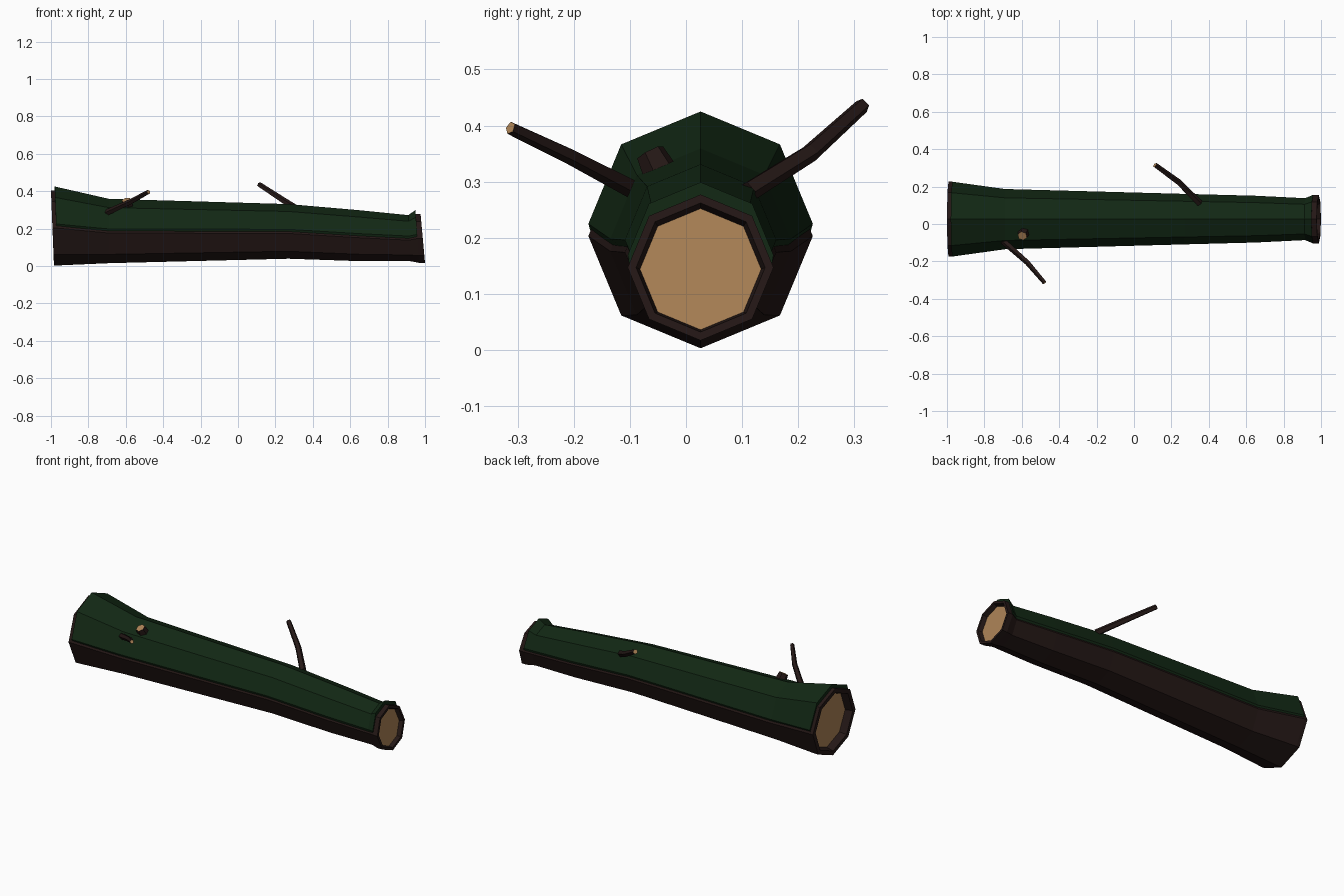
import bpy, bmesh
from math import sin, cos, pi
from mathutils import Vector

if "Cube" in bpy.data.objects:
    bpy.data.objects.remove(bpy.data.objects["Cube"])

def mat(name, c):
    m = bpy.data.materials.new(name)
    m.diffuse_color = (*c, 1)
    m.use_nodes = True
    m.node_tree.nodes["Principled BSDF"].inputs["Base Color"].default_value = m.diffuse_color
    return m

BARK = mat("bark", (0.018, 0.009, 0.008))
MOSS = mat("moss", (0.006, 0.021, 0.007))
WOOD = mat("wood", (0.42, 0.23, 0.095))
YC = 0.026

def loft(name, rings, mats, closed=True, cap_start=None, cap_end=None):
    """Bridge point rings; caps take a material index."""
    bm = bmesh.new()
    vs = [[bm.verts.new(p) for p in r] for r in rings]
    n = len(rings[0])
    for a, b in zip(vs, vs[1:]):
        for i in range(n if closed else n - 1):
            j = (i + 1) % n
            bm.faces.new((a[i], a[j], b[j], b[i]))
    for cap, ring in ((cap_start, vs[0][::-1]), (cap_end, vs[-1])):
        if cap is not None:
            bm.faces.new(ring).material_index = cap
    bmesh.ops.recalc_face_normals(bm, faces=bm.faces)
    me = bpy.data.meshes.new(name)
    bm.to_mesh(me)
    bm.free()
    for m in mats:
        me.materials.append(m)
    ob = bpy.data.objects.new(name, me)
    bpy.context.collection.objects.link(ob)
    return ob

def section(x, r, zc, tilt=0.0, steps=range(8)):
    """Octagon slice across the log, a corner pointing up."""
    return [Vector((x - tilt * r * sin(i * pi / 4), YC + r * cos(i * pi / 4),
                    zc + r * sin(i * pi / 4))) for i in steps]

# Trunk: stations of (x, radius, centre height, end tilt)
body = [(-0.972, 0.2, 0.203, 0.04), (-0.69, 0.161, 0.176, 0), (0.27, 0.135, 0.174, 0),
        (0.65, 0.125, 0.151, 0), (0.915, 0.112, 0.138, 0.04), (0.958, 0.13, 0.147, 0.07)]
left = [(-0.95, 0.163, 0.203, 0.04), (-0.992, 0.174, 0.203, 0.04), (-0.992, 0.2, 0.203, 0.04)]
right = [(0.988, 0.13, 0.147, 0.09), (0.988, 0.115, 0.147, 0.09), (0.965, 0.108, 0.144, 0.09)]
loft("trunk", [section(*s) for s in left + body + right], [BARK, WOOD], cap_start=1, cap_end=1)

# Moss: upper half of the trunk lifted a little, lower edges tucked in
def moss_ring(x, r, zc, tilt, lift=0.022):
    pts = section(x, r, zc + lift, tilt, range(5))
    tuck = [Vector((x, YC + s * r * 0.93, zc - 0.004)) for s in (1, -1)]
    return [tuck[0]] + pts + [tuck[1]]

moss = [moss_ring(*s) for s in body]
inner = [moss_ring(s[0], s[1] * 0.97, s[2], s[3], 0) for s in (body[0], body[-1])]
loft("moss", [inner[0]] + moss + [inner[1]], [MOSS], closed=False)

# Branches: tapered tubes with cut wood tips
def branch(name, pts, radii, sides):
    pts = [Vector(p) for p in pts]
    rings = []
    for i, (p, r) in enumerate(zip(pts, radii)):
        d = (pts[min(i + 1, len(pts) - 1)] - pts[max(i - 1, 0)]).normalized()
        u = d.cross(Vector((0, 0, 1))).normalized()
        v = u.cross(d)
        rings.append([p + r * (u * cos(2 * pi * k / sides) + v * sin(2 * pi * k / sides))
                      for k in range(sides)])
    loft(name, rings, [BARK, WOOD], cap_end=1)

branch("front_branch", [(-0.70, -0.09, 0.285), (-0.57, -0.205, 0.345), (-0.478, -0.313, 0.396)],
       (0.018, 0.015, 0.012), 5)
branch("back_branch", [(0.35, 0.11, 0.282), (0.24, 0.222, 0.352), (0.112, 0.315, 0.436)],
       (0.019, 0.017, 0.014), 5)
branch("stub", [(-0.59, -0.045, 0.315), (-0.597, -0.064, 0.352)], (0.032, 0.026), 6)
